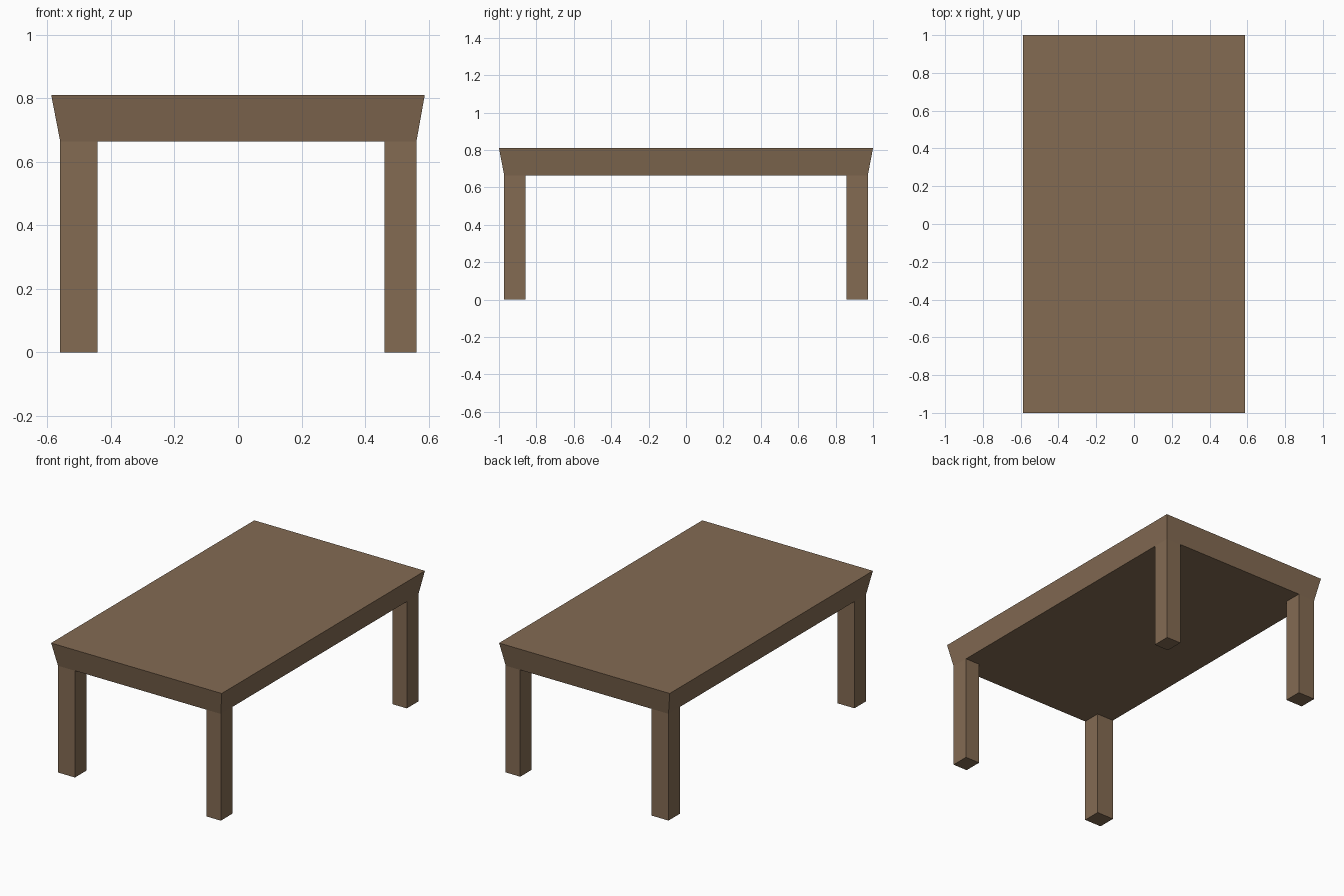
import bpy, bmesh

if "Cube" in bpy.data.objects:
    bpy.data.objects.remove(bpy.data.objects["Cube"])

wood = bpy.data.materials.new("brown wood")
wood.diffuse_color = (0.23, 0.147, 0.086, 1)
wood.use_nodes = True
wood.node_tree.nodes["Principled BSDF"].inputs["Base Color"].default_value = wood.diffuse_color


def block(name, bottom, top):
    """Box between two horizontal rectangles, each (x0, x1, y0, y1, z)."""
    bm = bmesh.new()
    bmesh.ops.create_cube(bm, size=1)
    for v in bm.verts:
        x0, x1, y0, y1, z = top if v.co.z > 0 else bottom
        v.co = (x1 if v.co.x > 0 else x0, y1 if v.co.y > 0 else y0, z)
    mesh = bpy.data.meshes.new(name)
    bm.to_mesh(mesh)
    bm.free()
    mesh.materials.append(wood)
    obj = bpy.data.objects.new(name, mesh)
    bpy.context.collection.objects.link(obj)


UNDER, TOP = 0.665, 0.81

# Solid table top, flaring outward towards the upper edge
block("table_top", (-0.56, 0.562, -0.972, 0.972, UNDER),
      (-0.588, 0.588, -1.0, 1.0, TOP))

# Four legs flush with the underside corners; the left pair is wider
for side, x0, x1 in (("left", -0.56, -0.443), ("right", 0.462, 0.562)):
    for end, y0, y1 in (("front", -0.972, -0.859), ("back", 0.859, 0.972)):
        block(f"{end}_{side}_leg", (x0, x1, y0, y1, 0), (x0, x1, y0, y1, UNDER))
